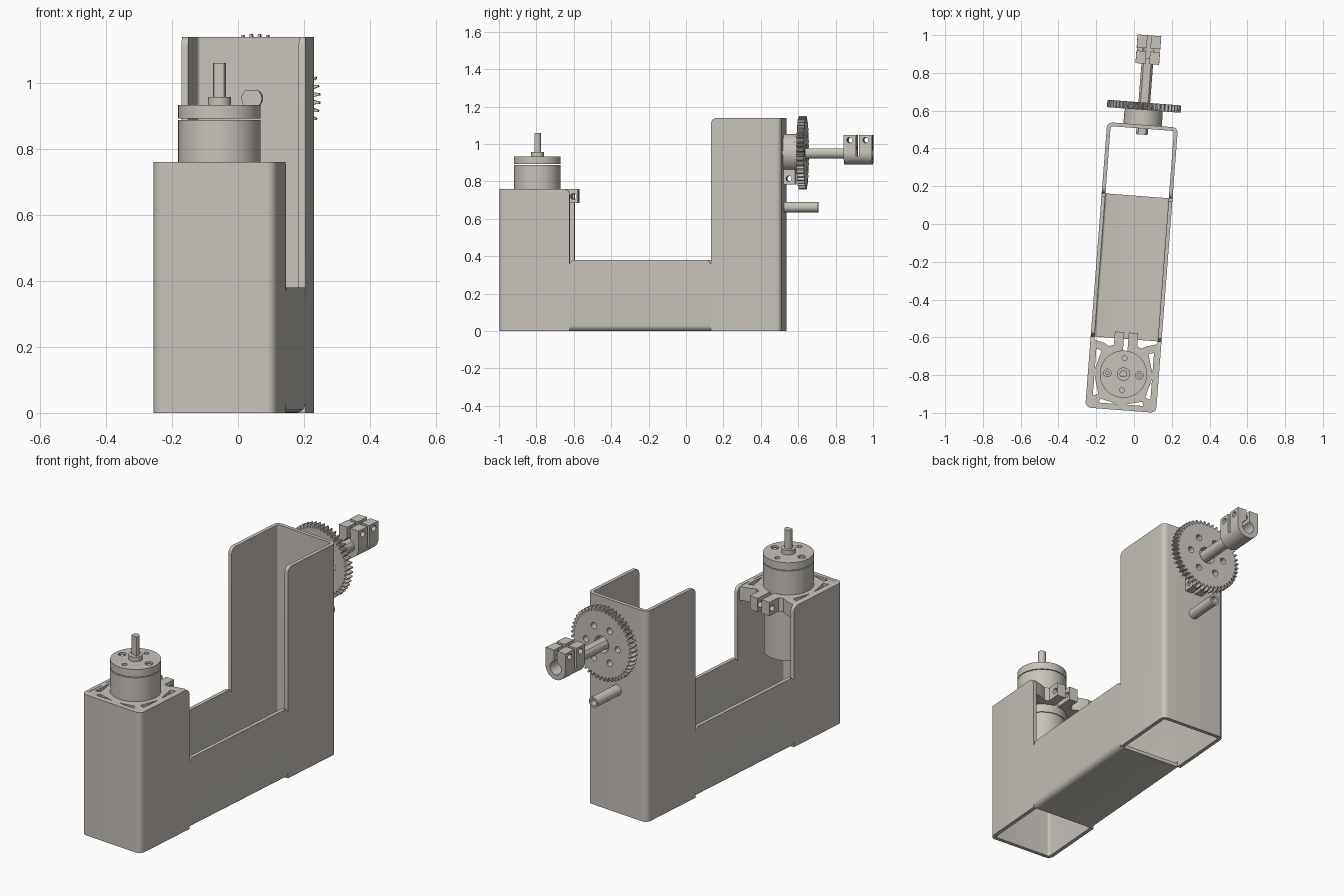
import bpy, bmesh, math
from math import sin, cos, pi, radians, asin

if "Cube" in bpy.data.objects:
    bpy.data.objects.remove(bpy.data.objects["Cube"])

TILT = radians(-4.4)      # the whole assembly is turned slightly about z
CX = 0.005                # centre line in local x
X0, X1 = -0.183, 0.193    # outer faces of the housing
Y0, Y1 = -0.988, 0.527
T = 0.02                  # sheet thickness
AXZ = 0.953               # height of the output shaft
MY = -0.797               # motor axis y

mat = bpy.data.materials.new("warm_grey")
mat.diffuse_color = (0.58, 0.55, 0.50, 1)
mat.use_nodes = True
mat.node_tree.nodes["Principled BSDF"].inputs["Base Color"].default_value = mat.diffuse_color


def circle(cx, cy, r, n=40):
    return [(cx + r * cos(2 * pi * i / n), cy + r * sin(2 * pi * i / n)) for i in range(n)]


def arc(cx, cy, r, a0, a1, n=6):
    return [(cx + r * cos(radians(a0 + (a1 - a0) * i / n)),
             cy + r * sin(radians(a0 + (a1 - a0) * i / n))) for i in range(n + 1)]


def prisms(name, items):
    """items: (points, axis, lo, hi); each profile is extruded along its axis."""
    bm = bmesh.new()
    for pts, axis, lo, hi in items:
        def place(p, t):
            a, b = p
            return {'x': (t, a, b), 'y': (a, t, b), 'z': (a, b, t)}[axis]
        low = [bm.verts.new(place(p, lo)) for p in pts]
        top = [bm.verts.new(place(p, hi)) for p in pts]
        n = len(pts)
        bm.faces.new(low)
        bm.faces.new(top[::-1])
        for i in range(n):
            j = (i + 1) % n
            bm.faces.new((low[j], low[i], top[i], top[j]))
    bmesh.ops.recalc_face_normals(bm, faces=bm.faces)
    me = bpy.data.meshes.new(name)
    bm.to_mesh(me)
    bm.free()
    me.materials.append(mat)
    ob = bpy.data.objects.new(name, me)
    bpy.context.collection.objects.link(ob)
    ob.rotation_euler.z = TILT
    return ob


def activate(ob):
    bpy.ops.object.select_all(action='DESELECT')
    ob.select_set(True)
    bpy.context.view_layer.objects.active = ob


def cut(ob, items):
    tool = prisms("cutter", items)
    tool.hide_render = True
    activate(ob)
    m = ob.modifiers.new("cut", 'BOOLEAN')
    m.operation, m.solver, m.object = 'DIFFERENCE', 'EXACT', tool
    bpy.ops.object.modifier_apply(modifier=m.name)
    bpy.data.objects.remove(tool)


def round_wall_tips(ob, y, z, r=0.03):
    bm = bmesh.new()
    bm.from_mesh(ob.data)
    edges = [e for e in bm.edges if all(abs(v.co.y - y) < 1e-4 and abs(v.co.z - z) < 1e-4
                                        for v in e.verts)]
    bmesh.ops.bevel(bm, geom=edges, offset=r, segments=5, profile=0.5, affect='EDGES')
    bm.to_mesh(ob.data)
    bm.free()


def clamp(r, bore, ear_w, ear_h, slit, up):
    """Split collar profile around the output shaft with two screw ears."""
    a0, b0, n = asin(min(1, ear_w / r)), asin(slit / bore), 32
    pts = [(slit, ear_h), (ear_w, ear_h)]
    pts += [(r * sin(a0 + (2 * pi - 2 * a0) * i / n), r * cos(a0 + (2 * pi - 2 * a0) * i / n))
            for i in range(n + 1)]
    pts += [(-ear_w, ear_h), (-slit, ear_h)]
    pts += [(bore * sin(b0 + (2 * pi - 2 * b0) * i / n), bore * cos(b0 + (2 * pi - 2 * b0) * i / n))
            for i in range(n, -1, -1)]
    return [(CX + x, AXZ + up * z) for x, z in pts]


# housing: front leg, back tower (C-shaped plans) and the channel between them
YF, YB, R, RI = -0.61, 0.15, 0.03, 0.012
front = ([(X0, YF)] + arc(X0 + R, Y0 + R, R, 180, 270) + arc(X1 - R, Y0 + R, R, 270, 360)
         + [(X1, YF), (X1 - T, YF)] + arc(X1 - T - RI, Y0 + T + RI, RI, 360, 270)
         + arc(X0 + T + RI, Y0 + T + RI, RI, 270, 180) + [(X0 + T, YF)])
ymid = (YF + YB) / 2
front_leg = prisms("front_leg", [(front, 'z', 0, 0.76)])
round_wall_tips(front_leg, YF, 0.76)
back = ([(X0, YB)] + arc(X0 + R, Y1 - R, R, 180, 90) + arc(X1 - R, Y1 - R, R, 90, 0)
        + [(X1, YB), (X1 - T, YB)] + arc(X1 - T - RI, Y1 - T - RI, RI, 0, 90)
        + arc(X0 + T + RI, Y1 - T - RI, RI, 90, 180) + [(X0 + T, YB)])
tower = prisms("back_tower", [(back, 'z', 0, 1.14)])
round_wall_tips(tower, YB, 1.14)
chan = ([(X0, 0.38)] + arc(X0 + R, R, R, 180, 270) + arc(X1 - R, R, R, 270, 360)
        + [(X1, 0.38), (X1 - T, 0.38)] + arc(X1 - T - RI, T + RI, RI, 360, 270)
        + arc(X0 + T + RI, T + RI, RI, 270, 180) + [(X0 + T, 0.38)])
channel = prisms("channel", [(chan, 'y', YF, YB)])
# small relief notches where the channel walls meet the uprights
cut(channel, [([(y, 0.36), (y + s * 0.02, 0.385), (y - s * 0.005, 0.385)], 'x', -0.4, 0.4)
              for y, s in ((YF + 0.001, 1), (YB - 0.001, -1))])

# motor mount plate with a split clamp and lightening slots
half = [(0.012, MY + 0.1), (0.012, -0.575), (0.062, -0.575), (0.062, -0.645), (0.085, -0.655),
        (0.115, -0.64), (0.15, -0.63), (0.168, -0.625), (0.168, Y0 + T)]
plate = prisms("motor_mount", [([(CX + x, y) for x, y in half]
                                + [(CX - x, y) for x, y in half[::-1]], 'z', 0.685, 0.759)])
slots = []
for s in (-1, 1):
    for m in (-1, 1):
        slots.append([(s * 0.153, MY + m * 0.125), (s * 0.125, MY + m * 0.115),
                      (s * 0.137, MY + m * 0.07), (s * 0.153, MY + m * 0.015)])
    slots.append([(s * 0.12, -0.957), (s * 0.11, -0.935), (s * 0.07, -0.945), (s * 0.02, -0.957)])
cut(plate, [([(CX + x, y) for x, y in p], 'z', 0.6, 0.8) for p in slots]
    + [(circle(-0.597, 0.72, 0.016, 20), 'x', -0.2, 0.2)])

# gear motor
gearbox = prisms("gearbox", [(circle(CX, MY, 0.125, 64), 'z', 0.64, 0.888),
                             (circle(CX, MY, 0.122, 64), 'z', 0.888, 0.892),
                             (circle(CX, MY, 0.125, 64), 'z', 0.892, 0.933)])
cap_holes = [(CX + 0.085 * cos(a), MY + 0.085 * sin(a), r)
             for a, r in ((0, 0.02), (pi / 2, 0.013), (pi, 0.02), (3 * pi / 2, 0.013))]
cut(gearbox, [(circle(x, y, r, 20), 'z', 0.915, 0.95) for x, y, r in cap_holes])
prisms("gearbox_screws", [(circle(x, y, 0.011, 16), 'z', 0.91, 0.928)
                          for x, y, r in cap_holes if r > 0.015])
prisms("motor_can", [(circle(CX, MY, 0.12, 64), 'z', 0.40, 0.65),
                     (circle(CX, MY, 0.05, 32), 'z', 0.38, 0.41)])
prisms("motor_terminals", [([(CX + s * 0.08 - 0.012, MY - 0.004), (CX + s * 0.08 + 0.012, MY - 0.004),
                             (CX + s * 0.08 + 0.012, MY + 0.004), (CX + s * 0.08 - 0.012, MY + 0.004)],
                            'z', 0.36, 0.41) for s in (-1, 1)])
prisms("motor_boss", [(circle(CX, MY, 0.035, 32), 'z', 0.92, 0.958)])
prisms("motor_shaft", [(arc(CX, MY, 0.02, -40, 220, 24), 'z', 0.95, 1.06)])

# spur gear
N, gear = 48, []
for i in range(N):
    for f, r in ((0.0, 0.174), (0.22, 0.178), (0.38, 0.196), (0.62, 0.196), (0.78, 0.178)):
        a = 2 * pi * (i + f) / N
        gear.append((CX + r * cos(a), AXZ + r * sin(a)))
wheel = prisms("spur_gear", [(gear, 'y', 0.606, 0.645)])
cut(wheel, [(circle(CX, AXZ, 0.045, 32), 'y', 0.55, 0.7)]
    + [(circle(CX + 0.1 * cos(i * pi / 3), AXZ + 0.1 * sin(i * pi / 3), 0.017, 20), 'y', 0.55, 0.7)
       for i in range(6)])

# clamping hub behind the gear, ears pointing down
hub = prisms("gear_hub", [(clamp(0.102, 0.03, 0.05, 0.17, 0.008, -1), 'y', Y1, 0.59)])
cut(hub, [(circle(0.556, 0.815, 0.015, 20), 'x', -0.3, 0.3)])
prisms("hub_flange", [(circle(CX, AXZ, 0.1, 48), 'y', 0.585, 0.607)])

# output shaft with a flat, and the split coupler on its end
prisms("output_shaft", [(arc(CX, AXZ, 0.031, -230, 50, 28), 'y', 0.475, 0.88)])
coupler = prisms("shaft_coupler", [(clamp(0.063, 0.035, 0.0625, 0.095, 0.01, 1), 'y', 0.85, 1.002)])
cut(coupler, [([(0.917, 0.935), (0.933, 0.935), (0.933, 1.2), (0.917, 1.2)], 'x', -0.3, 0.3)]
    + [(circle(y, AXZ + 0.068, 0.015, 20), 'x', -0.3, 0.3) for y in (0.883, 0.968)])

# hollow standoff below the gear
standoff = prisms("standoff", [(circle(CX, 0.663, 0.028, 32), 'y', Y1 - 0.002, 0.71)])
cut(standoff, [(circle(CX, 0.663, 0.017, 24), 'y', 0.56, 0.8)])

# smooth the curved surfaces, keep hard edges
for ob in list(bpy.context.scene.objects):
    activate(ob)
    bpy.ops.object.shade_smooth_by_angle(angle=radians(28))
